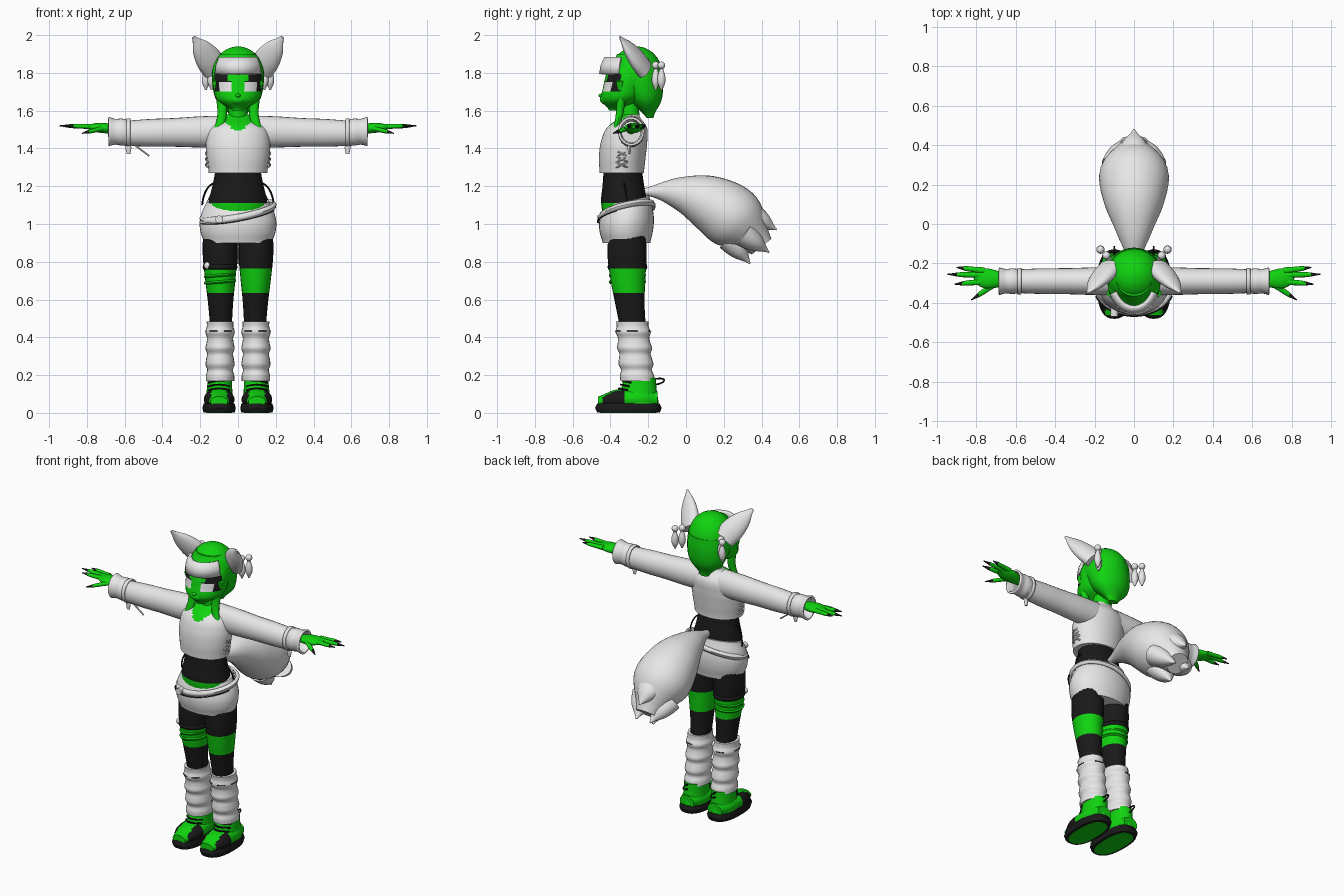
import bpy, bmesh
from math import sin, cos, pi, radians, copysign
from mathutils import Vector

if "Cube" in bpy.data.objects:
    bpy.data.objects.remove(bpy.data.objects["Cube"], do_unlink=True)


def material(name, red, green, blue):
    m = bpy.data.materials.new(name)
    m.use_nodes = True
    m.diffuse_color = (red, green, blue, 1)
    m.node_tree.nodes["Principled BSDF"].inputs["Base Color"].default_value = m.diffuse_color
    return m


PALETTE = [material("pale_grey", .8, .8, .8),
           material("bright_green", .005, .65, .005),
           material("near_black", .01, .01, .01)]
GREY, GREEN, BLACK = range(len(PALETTE))
X, Y, Z = Vector((1, 0, 0)), Vector((0, 1, 0)), Vector((0, 0, 1))


def finish(name, bm, paint, mirror=False, shell=0):
    """Turn a bmesh into a coloured, smooth-shaded object; paint is a colour or a rule."""
    bmesh.ops.remove_doubles(bm, verts=bm.verts, dist=.0001)
    bmesh.ops.recalc_face_normals(bm, faces=bm.faces)
    for face in bm.faces:
        face.smooth = True
        face.material_index = paint(face.calc_center_median()) if callable(paint) else paint
    mesh = bpy.data.meshes.new(name)
    bm.to_mesh(mesh)
    bm.free()
    for m in PALETTE:
        mesh.materials.append(m)
    mesh.set_sharp_from_angle(angle=radians(40))
    ob = bpy.data.objects.new(name, mesh)
    bpy.context.collection.objects.link(ob)
    if shell:
        ob.modifiers.new("Shell", "SOLIDIFY").thickness = shell
    if mirror:
        ob.modifiers.new("Mirror", "MIRROR")
    return ob


def along_path(path, t):
    """Point on the Bezier curve steered by the path."""
    pts = [Vector(p) for p in path]
    while len(pts) > 1:
        pts = [a.lerp(b, t) for a, b in zip(pts, pts[1:])]
    return pts[0]


def along_keys(keys, t):
    """Smooth curve through evenly spaced key values."""
    last = len(keys) - 1
    i = min(int(t * last), last - 1)
    q = t * last - i
    a, b, c, d = keys[max(i - 1, 0)], keys[i], keys[i + 1], keys[min(i + 2, last)]
    return b + q / 2 * (c - a + q * (2 * a - 5 * b + 4 * c - d + q * (3 * (b - c) + d - a)))


def sweep(name, path, widths, paint, flat=(1, 1), side=X, axis=None, mirror=False,
          sides=24, steps=16, caps=True, shell=0, power=1):
    """Skin ellipses along a path; flat is depth over width at both ends."""
    bm = bmesh.new()
    pts = [along_path(path, i / steps) for i in range(steps + 1)]
    loops = []
    for i, centre in enumerate(pts):
        t = i / steps
        ahead = axis or (pts[min(i + 1, steps)] - pts[max(i - 1, 0)]).normalized()
        s = (side - ahead * side.dot(ahead)).normalized()
        u = ahead.cross(s)
        width = along_keys(widths, t)
        depth = width * (flat[0] + (flat[1] - flat[0]) * t)
        loop = []
        for k in range(sides):
            c, d = (copysign(abs(q) ** power, q) for q in (cos(2 * pi * k / sides), sin(2 * pi * k / sides)))
            loop.append(bm.verts.new(centre + s * width * c + u * depth * d))
        loops.append(loop)
    for a, b in zip(loops, loops[1:]):
        for k in range(sides):
            bm.faces.new((a[k - 1], a[k], b[k], b[k - 1]))
    if caps:
        bm.faces.new(loops[0])
        bm.faces.new(loops[-1])
    return finish(name, bm, paint, mirror, shell)


def band(name, paint, centre, a, b, height, start=-180, end=180, flare=1,
         tilt=(0, 0), mirror=False, shell=.008, steps=32):
    """Thin upright strip around an ellipse; angle zero points forward."""
    bm = bmesh.new()
    columns = []
    for k in range(steps + 1):
        w = radians(start + (end - start) * k / steps)
        out = Vector((a * sin(w), -b * cos(w), 0))
        out.z = tilt[0] * out.x + tilt[1] * out.y
        low = Vector(centre) + out
        high = Vector(centre) + out * flare + Z * height
        columns.append([bm.verts.new(p) for p in (low, (low + high) / 2 + out * .04, high)])
    for c, d in zip(columns, columns[1:]):
        for q in (0, 1):
            bm.faces.new((c[q], d[q], d[q + 1], c[q + 1]))
    return finish(name, bm, paint, mirror, shell)


def cord(name, path, paint, mirror=True):
    return sweep(name, path, [.005, .005], paint, side=Vector((1, 2, 3)), mirror=mirror, sides=6, steps=8)


def ball(name, centre, size, paint, mirror=False):
    bm = bmesh.new()
    bmesh.ops.create_uvsphere(bm, u_segments=32, v_segments=20, radius=1)
    for v in bm.verts:
        v.co = Vector(c + q * s for c, q, s in zip(centre, v.co, size))
    return finish(name, bm, paint, mirror)


# Head, painted eyes and hair
def face_paint(c):
    x = abs(c.x)
    if c.y > -.345 or not 1.7 < c.z < 1.8:
        return GREEN
    if .03 < x < .1 and c.z < 1.76:
        return GREY if c.z < 1.75 else BLACK
    return BLACK if x > .06 else GREEN


sweep("face", [(0, -.38, 1.6), (0, -.3, 1.7), (0, -.28, 1.9)], [.03, .11, .13, .13, .09], face_paint,
      flat=(.95, .95), axis=Z, sides=72, steps=48)
ball("muzzle", (0, -.42, 1.66), (.045, .036, .03), GREEN)
ball("nose", (0, -.45, 1.68), (.014, .013, .01), GREEN)
ball("hair_crown", (0, -.262, 1.79), (.138, .138, .15), GREEN)
sweep("hair_back", [(0, -.26, 1.82), (0, -.19, 1.56)], [.136, .135, .11, .03], GREEN, flat=(1, .6), axis=Z)
sweep("front_lock", [(.12, -.35, 1.76), (.06, -.33, 1.6), (.08, -.37, 1.52), (.14, -.38, 1.47)],
      [.02, .025, .025, .02, .005], GREEN, flat=(1, .5), mirror=True, sides=12)
band("fringe", GREY, (0, -.29, 1.795), .136, .17, .09, -66, 66, flare=.83, shell=.02)

# Ears and their tassels
sweep("ear", [(.12, -.22, 1.82), (.235, -.35, 1.99)], [.07, .07, .05, .01], GREY,
      flat=(.6, .5), side=X - Z, mirror=True)
for x in (.14, .17):
    y = -.3 + x
    ball("tassel_bead", (x, y, 1.84), (.02, .02, .02), GREY, True)
    sweep("tassel", [(x, y, 1.82), (x, y, 1.71)], [.01, .02, .02, .005], GREY, mirror=True, sides=12)


# Neck, cropped jacket and midriff
def jacket_paint(c):
    neckline = c.y < -.3 and c.z > 1.49 and abs(c.x) < c.z - 1.475
    return GREEN if neckline else GREY


sweep("neck", [(0, -.29, 1.46), (0, -.3, 1.64)], [.055, .05, .05], GREEN)
sweep("jacket", [(0, -.34, 1.27), (0, -.34, 1.45), (0, -.29, 1.58)], [.155, .167, .17, .15, .06],
      jacket_paint, flat=(.76, .68), axis=Z, sides=48, steps=32)
for k in range(3):
    for s in (-.03, .03):
        z = 1.3 + k * .03
        cord("side_lace", [(.155, -.34 - s, z), (.185, -.34, z + .01), (.155, -.34 + s, z + .03)], GREY)
sweep("midriff", [(0, -.325, 1.03), (0, -.335, 1.29)], [.15, .155, .135, .12],
      lambda c: BLACK if c.z > 1.11 else GREEN, flat=(.75, .85), axis=Z)
cord("hip_strap", [(.12, -.33, 1.22), (.18, -.32, 1.2), (.19, -.31, 1.1)], BLACK)

# Sleeves, cuffs and ties
sweep("sleeve", [(.07, -.29, 1.49), (.6, -.29, 1.48)], [.07, .07, .066, .065, .06], GREY,
      flat=(1.2, 1.1), side=Y, axis=X, mirror=True)
sweep("cuff", [(.58, -.29, 1.485), (.685, -.29, 1.49)], [.06, .065, .062, .07], GREY,
      flat=(1.1, 1.1), side=Y, axis=X, mirror=True, caps=False, shell=.012)
sweep("cuff_strap", [(.57, -.29, 1.485), (.59, -.29, 1.485)], [.068, .068], GREY,
      flat=(1.1, 1.1), side=Y, axis=X, mirror=True, caps=False, shell=.01, steps=1)
sweep("strap_end", [(.58, -.3, 1.43), (.58, -.3, 1.37)], [.013, .015, .01], GREY,
      flat=(.6, .6), mirror=True, sides=12)
cord("loose_tie", [(-.55, -.3, 1.42), (-.47, -.3, 1.36)], GREY, mirror=False)


# Hands with dark claws
def digit(name, root, tip):
    claw = root[0] + .72 * (tip[0] - root[0])
    sweep(name, [root, tip], [.017, .014, .012, .003], lambda c: BLACK if c.x > claw else GREEN,
          flat=(.85, .9), side=Y, mirror=True, sides=12)


sweep("palm", [(.6, -.29, 1.5), (.81, -.27, 1.515)], [.026, .03, .045, .05, .03], GREEN,
      flat=(.9, .3), side=Y, mirror=True)
for x, y in ((.9, -.22), (.945, -.255), (.91, -.305)):
    digit("finger", (.76, y * .65 - .094, 1.515), (x, y, 1.52))
digit("thumb", (.7, -.3, 1.51), (.825, -.385, 1.48))

# Shorts rising toward the back, wrap belt and button
shorts = sweep("shorts", [(0, -.315, .9), (0, -.315, 1.12)], [.18, .198, .203, .19, .165], GREY,
               flat=(.7, .73), axis=Z, sides=36)
for v in shorts.data.vertices:
    v.co.z += (v.co.y + .32) * (v.co.z - .9)
band("wrap_belt", GREY, (0, -.313, 1.05), .2, .15, .035, tilt=(.18, .22), flare=.96, shell=.014)
band("belt_edge", BLACK, (0, -.313, 1.046), .202, .152, .004, -70, 70, tilt=(.18, .22), shell=.004)
sweep("belt_button", [(-.1, -.47, 1.025), (-.1, -.43, 1.025)], [.02, .02], GREY, steps=1)

# Tail with split tips
sweep("tail", [(0, -.22, 1.17), (0, .15, 1.2), (0, .4, .88)], [.02, .09, .155, .172, .07], GREY,
      flat=(.95, .95), steps=28, sides=32)
for root, tip in (((0, .34, 1.05), (0, .48, .97)),
                  ((0, .23, .92), (0, .34, .79)),
                  ((.08, .3, .95), (.05, .44, .85))):
    sweep("tail_tip", [root, tip], [.085, .06, .005], GREY, flat=(.8, .8), mirror=root[0] > 0)

# Striped stockings
sweep("stocking", [(.095, -.31, .97), (.095, -.32, .7), (.09, -.28, .45)], [.09, .092, .08, .066, .058],
      lambda c: GREEN if .64 < c.z < .77 else BLACK, flat=(1.1, 1.2), axis=Z, mirror=True, steps=52)
for z in (.685, .72):
    band("thigh_strap", GREEN, (-.095, -.31, z), .082, .095, .016, tilt=(.08, 0))
band("thigh_garter", BLACK, (-.095, -.31, .76), .089, .102, .025, shell=.012)
ball("garter_buckle", (-.16, -.375, .78), (.02, .016, .02), GREY)

# Slouchy leg warmers
sweep("leg_warmer", [(.095, -.285, .485), (.095, -.257, .17)], [.073 + .005 * cos(2.2 * k + 2) for k in range(12)],
      GREY, flat=(1.2, 1.2), axis=Z, mirror=True, steps=44)
for angle in (-50, 10, 70, 150):
    band("stitch", BLACK, (.095, -.28, .43), .078, .093, .005, angle, angle + 35, mirror=True, shell=.003)


# Chunky shoes
def shoe_paint(c):
    return BLACK if abs(c.x - .1) > .042 and -.44 < c.y < -.33 else GREEN


sweep("sole", [(.1, -.305, .003), (.1, -.305, .05)], [.083, .088, .082], BLACK,
      flat=(2, 2), axis=Z, mirror=True, sides=36, steps=4, power=.8)
sweep("tread", [(.1, -.305, 0), (.1, -.305, .01)], [.068, .068], GREEN,
      flat=(2.2, 2.2), axis=Z, mirror=True, sides=36, steps=1, power=.8)
sweep("shoe_upper", [(.1, -.465, .06), (.1, -.3, .08), (.1, -.15, .07)], [.045, .078, .08, .075, .05],
      shoe_paint, flat=(.6, .85), axis=Y, mirror=True, sides=36, steps=28)
sweep("shoe_collar", [(.1, -.255, .05), (.096, -.245, .185)], [.076, .068, .064], GREEN,
      flat=(1.45, 1.35), axis=Z, mirror=True)
for k in range(3):
    y, z = -.36 + k * .01, .12 + k * .02
    cord("shoelace", [(.045, y + .05, z), (.1, y - .04, z + .02), (.155, y + .05, z)], BLACK)
cord("heel_loop", [(.1, -.16, .15), (.1, -.1, .16), (.1, -.1, .19), (.1, -.16, .18)], BLACK)
